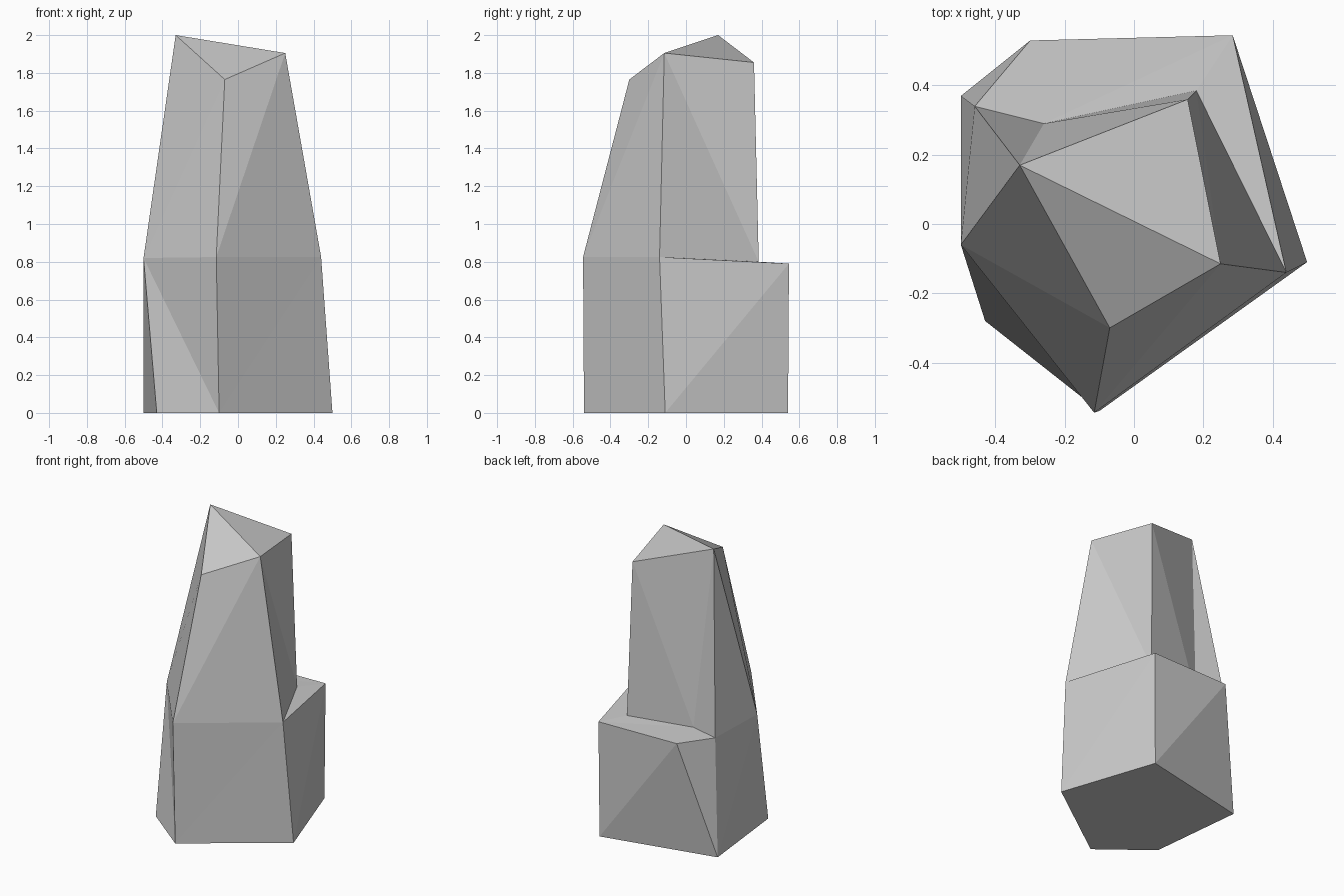
import bpy, bmesh

if "Cube" in bpy.data.objects:
    bpy.data.objects.remove(bpy.data.objects["Cube"])

# Corner rings of the rock: foot, ledge, root of the spire, tip
foot = dict(a=(-.43, -.28, 0), b=(-.10, -.54, 0), c=(.50, -.11, 0),
            d=(.28, .54, 0), e=(-.50, .37, 0))
ledge = dict(A=(-.50, -.06, .82), B=(-.115, -.545, .825), C=(.44, -.14, .825),
             D=(.285, .545, .79), F=(-.30, .53, .79), E=(-.46, .34, .80))
root = dict(G=(-.26, .29, .80), H=(.18, .385, .80))
tip = dict(P=(-.33, .17, 2.0), Q=(.25, -.115, 1.905),
           R=(-.07, -.30, 1.765), S=(.155, .36, 1.855))

# Facets of each part, one letter per corner
block = "edcba abA bBA bcC bCB cdD cDC deF dFD eEF eAE eaA"
shelf = "CDH DFG DGH FEG"
spire = "ABR ARP BQR BCQ CHQ HSQ HGS GPS GEP EAP"
cap = "PRQ PQS"

bm = bmesh.new()
corner = {k: bm.verts.new(co) for k, co in {**foot, **ledge, **root, **tip}.items()}
for part in (block, shelf, spire, cap):
    for facet in part.split():
        bm.faces.new([corner[k] for k in facet])
bmesh.ops.recalc_face_normals(bm, faces=bm.faces)

mesh = bpy.data.meshes.new("rock_pillar")
bm.to_mesh(mesh)
bm.free()
rock = bpy.data.objects.new("rock_pillar", mesh)
bpy.context.collection.objects.link(rock)
